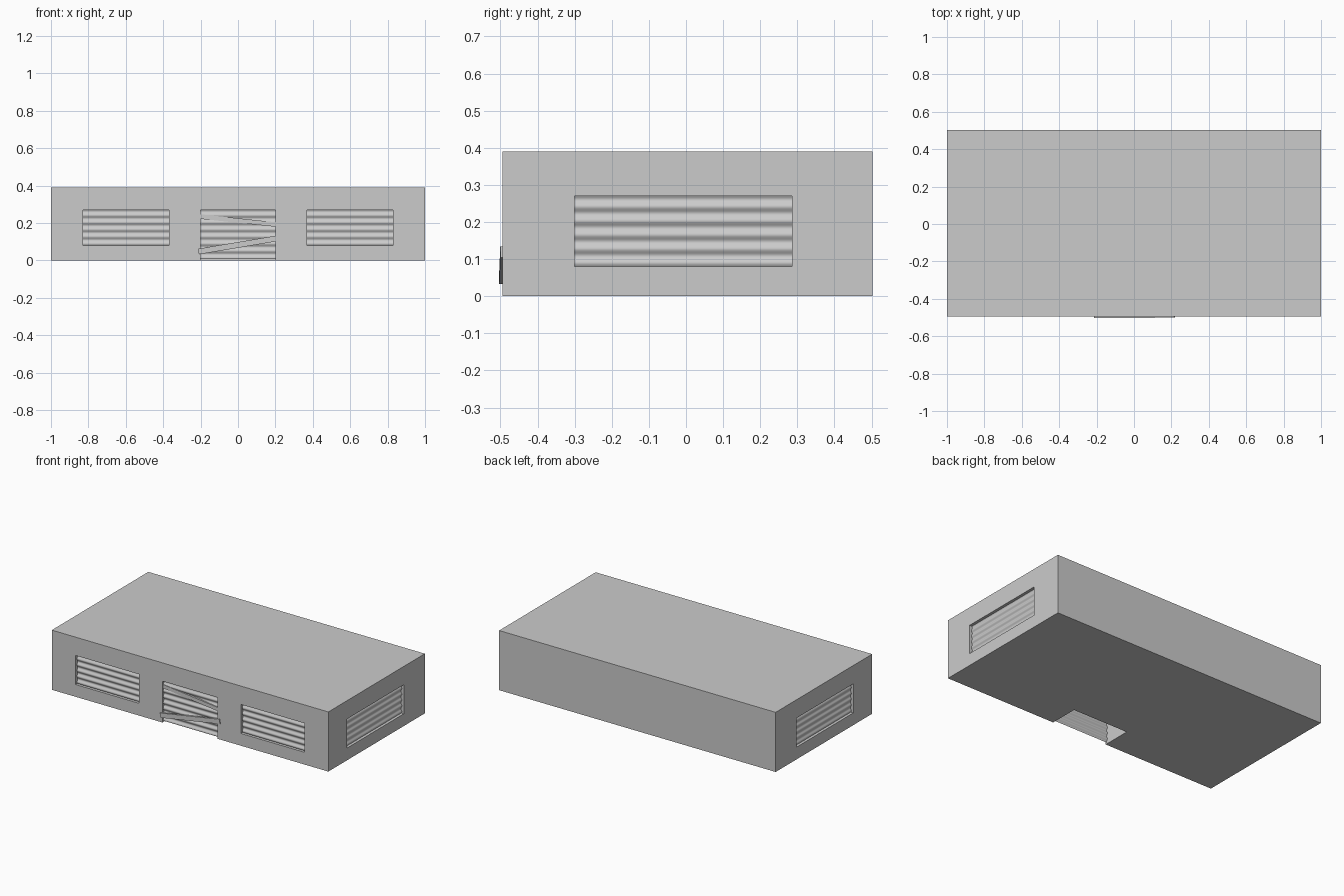
import bpy, math
from mathutils import Matrix

if "Cube" in bpy.data.objects:
    bpy.data.objects.remove(bpy.data.objects["Cube"])

FRONT, BACK, HEIGHT = -0.495, 0.502, 0.39


def box(name, lo, hi):
    size = [b - a for a, b in zip(lo, hi)]
    mid = [(a + b) / 2 for a, b in zip(lo, hi)]
    bpy.ops.mesh.primitive_cube_add(size=1)
    ob = bpy.context.object
    ob.name = name
    ob.data.transform(Matrix.Translation(mid) @ Matrix.Diagonal((*size, 1)))
    return ob


def cut(target, lo, hi):
    cutter = box("cutter", lo, hi)
    cutter.hide_render = True
    mod = target.modifiers.new("opening", "BOOLEAN")
    mod.operation = "DIFFERENCE"
    mod.solver = "EXACT"
    mod.object = cutter
    bpy.context.view_layer.objects.active = target
    bpy.ops.object.modifier_apply(modifier=mod.name)
    bpy.data.objects.remove(cutter)


def shutter(name, width, z0, z1, place, pitch=0.038, amp=0.004):
    """Corrugated sheet facing -y, waves running horizontally."""
    n = round((z1 - z0) / pitch * 10)
    verts, faces = [], []
    for i in range(n + 1):
        z = z1 + (z0 - z1) * i / n
        y = amp * math.sin(2 * math.pi * (z1 - z) / pitch)
        verts += [(-width / 2, y, z), (width / 2, y, z)]
    for i in range(n):
        a = 2 * i
        faces.append((a, a + 2, a + 3, a + 1))
    me = bpy.data.meshes.new(name)
    me.from_pydata(verts, [], faces)
    me.transform(place)
    for p in me.polygons:
        p.use_smooth = True
    ob = bpy.data.objects.new(name, me)
    bpy.context.collection.objects.link(ob)
    return ob


def plank(name, length, width, thick, loc, tilt, roll=0, yaw=0):
    ob = box(name, (-length / 2, -thick / 2, -width / 2),
             (length / 2, thick / 2, width / 2))
    ob.rotation_euler = (math.radians(roll), math.radians(tilt), math.radians(yaw))
    ob.location = loc


# Building block with door and window openings
body = box("building_body", (-1, FRONT, 0), (1, BACK, HEIGHT))
cut(body, (-0.2, FRONT - 0.1, -0.1), (0.2, FRONT + 0.19, 0.27))
for s in (-1, 1):
    cx = s * 0.598
    cut(body, (cx - 0.23, FRONT - 0.1, 0.08), (cx + 0.23, FRONT + 0.025, 0.27))
    xs = sorted((s * 0.975, s * 1.1))
    cut(body, (xs[0], -0.30, 0.08), (xs[1], 0.285, 0.27))

# Window shutters on the front and both sides
for s, side in ((-1, "left"), (1, "right")):
    shutter("front_shutter_" + side, 0.46, 0.08, 0.27,
            Matrix.Translation((s * 0.598, FRONT + 0.018, 0)))
    shutter("side_shutter_" + side, 0.585, 0.08, 0.27,
            Matrix.Translation((s * 0.982, -0.0075, 0))
            @ Matrix.Rotation(s * math.pi / 2, 4, "Z"))

# Door shutter, stopping just above the ground
shutter("door_shutter", 0.4, 0.008, 0.27, Matrix.Translation((0, FRONT + 0.012, 0)))

# Planks nailed across the door
plank("lower_plank", 0.435, 0.03, 0.012, (0.003, FRONT - 0.001, 0.083), -9.5, 0, 0.4)
plank("upper_plank", 0.43, 0.024, 0.012, (0, FRONT + 0.010, 0.213), 6, 0, -0.6)
